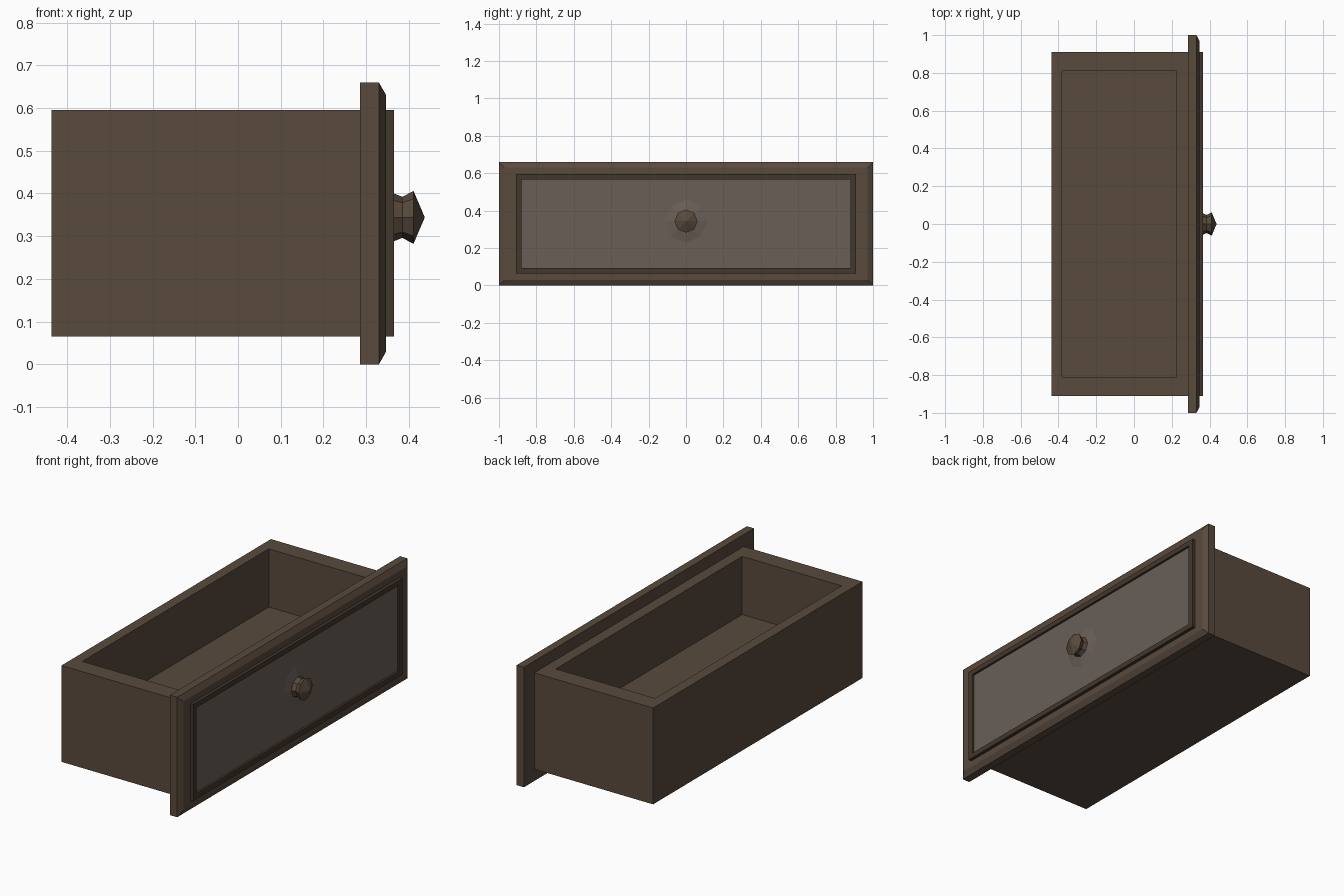
import bpy, bmesh
from math import cos, sin, pi

if "Cube" in bpy.data.objects:
    bpy.data.objects.remove(bpy.data.objects["Cube"])


def material(name, rgb):
    m = bpy.data.materials.new(name)
    m.diffuse_color = (*rgb, 1)
    m.use_nodes = True
    m.node_tree.nodes["Principled BSDF"].inputs["Base Color"].default_value = m.diffuse_color
    return m


WOOD = material("wood", (0.10, 0.068, 0.046))
DARK = material("dark_wood", (0.055, 0.038, 0.026))
GREY = material("grey_panel", (0.14, 0.113, 0.094))
MID_Z = 0.33


def loft(name, rings, mat, cap_start=True, cap_end=True):
    """Skin a series of equal-length point rings."""
    bm = bmesh.new()
    rows = [[bm.verts.new(p) for p in r] for r in rings]
    for a, b in zip(rows, rows[1:]):
        for i in range(len(a)):
            j = (i + 1) % len(a)
            bm.faces.new((a[i], a[j], b[j], b[i]))
    if cap_start:
        bm.faces.new(rows[0][::-1])
    if cap_end:
        bm.faces.new(rows[-1])
    me = bpy.data.meshes.new(name)
    bm.to_mesh(me)
    bm.free()
    me.materials.append(mat)
    ob = bpy.data.objects.new(name, me)
    bpy.context.collection.objects.link(ob)
    return ob


def front_rect(x, hy, hz):
    return [(x, s * hy, MID_Z + t * hz) for s, t in ((-1, -1), (1, -1), (1, 1), (-1, 1))]


def flat_rect(z, x0, x1, hy):
    return [(x0, -hy, z), (x1, -hy, z), (x1, hy, z), (x0, hy, z)]


def octagon(x, r):
    return [(x, r * cos(i * pi / 4), 0.344 + r * sin(i * pi / 4)) for i in range(8)]


# Open drawer box with thick walls and a raised floor
loft("drawer_box", [flat_rect(0.065, -0.437, 0.32, 0.91),
                    flat_rect(0.595, -0.437, 0.32, 0.91),
                    flat_rect(0.595, -0.38, 0.225, 0.81),
                    flat_rect(0.275, -0.38, 0.225, 0.81)], WOOD)

# Front plate with chamfered face
loft("front_plate", [front_rect(0.286, 1.0, 0.33), front_rect(0.33, 1.0, 0.33),
                     front_rect(0.347, 0.97, 0.30)], WOOD)

# Raised rim around the recessed panel
loft("panel_rim", [front_rect(0.34, 0.91, 0.265), front_rect(0.365, 0.91, 0.265),
                   front_rect(0.365, 0.88, 0.237), front_rect(0.35, 0.88, 0.237)],
     DARK, False, False)
loft("front_panel", [front_rect(0.348, 0.88, 0.237), front_rect(0.353, 0.88, 0.237)], GREY)

# Flared base and faceted knob
loft("knob_base", [octagon(0.353, 0.115), octagon(0.364, 0.057)], GREY)
loft("knob", [octagon(0.36, 0.058), octagon(0.385, 0.048), octagon(0.411, 0.062),
              octagon(0.437, 0.001)], WOOD)
